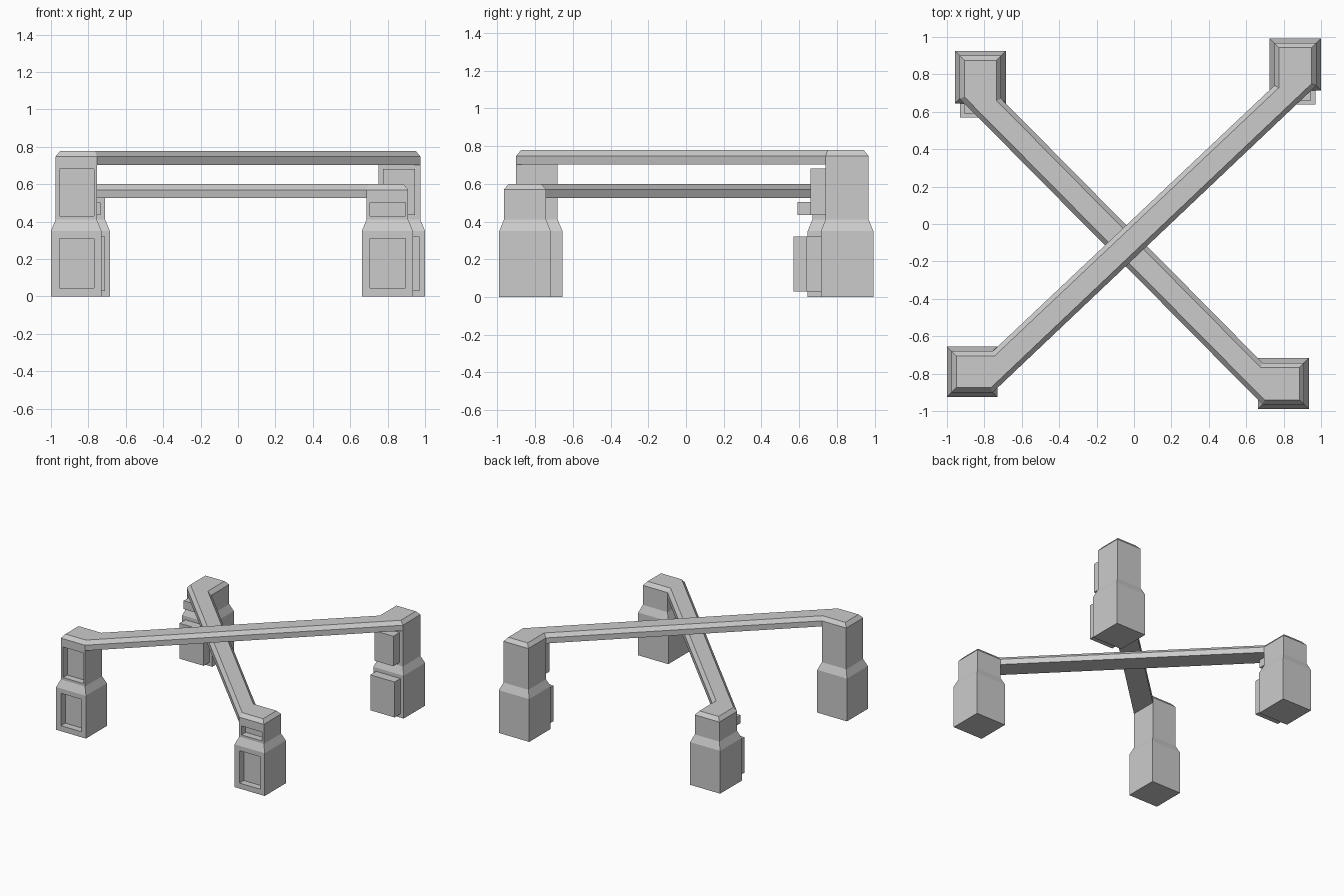
import bpy, bmesh, math
from mathutils import Vector

if "Cube" in bpy.data.objects:
    bpy.data.objects.remove(bpy.data.objects["Cube"])

STEP = 0.025   # foot flare, and cap bevel


def link_mesh(name, bm):
    bmesh.ops.recalc_face_normals(bm, faces=bm.faces)
    me = bpy.data.meshes.new(name)
    bm.to_mesh(me)
    bm.free()
    ob = bpy.data.objects.new(name, me)
    bpy.context.collection.objects.link(ob)
    return ob


def box(name, x, y, z):
    bm = bmesh.new()
    bmesh.ops.create_cube(bm, size=1)
    for v in bm.verts:
        v.co = [lo + (hi - lo) * (c + 0.5) for c, (lo, hi) in zip(v.co, (x, y, z))]
    return link_mesh(name, bm)


def inset(pts, d):
    """Mitred inward offset of a counter-clockwise plan outline (negative d grows it)."""
    out = []
    for i, p in enumerate(pts):
        a = (p - pts[i - 1]).normalized()
        b = (pts[(i + 1) % len(pts)] - p).normalized()
        na, nb = Vector((-a.y, a.x)), Vector((-b.y, b.x))
        out.append(p + (na + nb) * d / (1 + na.dot(nb)))
    return out


def bridge(bm, r0, r1):
    n = len(r0)
    for i in range(n):
        bm.faces.new((r0[i], r0[(i + 1) % n], r1[(i + 1) % n], r1[i]))


def arch(name, outline, leg_a, leg_b, top):
    """Two flared legs joined by a bevelled diagonal beam, as one closed mesh."""
    pts = [Vector(p) for p in outline]
    bm = bmesh.new()

    def ring(ps, z):
        return [bm.verts.new((p.x, p.y, z)) for p in ps]

    under = ring(pts, top - 0.075)
    shoulder = ring(pts, top - 0.03)
    cap = ring(inset(pts, STEP), top)
    bridge(bm, under, shoulder)
    bridge(bm, shoulder, cap)
    bm.faces.new(cap)
    # underside of the beam between the legs
    bm.faces.new([under[leg_a[1]], under[leg_b[0]], under[leg_b[3]], under[leg_a[2]]])
    # legs
    for leg in (leg_a, leg_b):
        plan = [pts[i] for i in leg]
        foot = inset(plan, -STEP)
        rings = [ring(foot, 0), ring(foot, 0.35), ring(plan, 0.41), [under[i] for i in leg]]
        for r0, r1 in zip(rings, rings[1:]):
            bridge(bm, r0, r1)
        bm.faces.new(rings[0])
    bmesh.ops.recalc_face_normals(bm, faces=bm.faces)
    bmesh.ops.dissolve_limit(bm, angle_limit=math.radians(0.5), verts=bm.verts, edges=bm.edges)
    return link_mesh(name, bm)


def panels(name, ob, front_leg, back_leg, upper_top):
    """Recessed panels on the front leg, raised panels on the back leg."""
    fx0, fx1, fy = front_leg
    for part, grow, z in (("lower", STEP, (0.045, 0.31)), ("upper", 0, (0.43, upper_top))):
        y = fy - grow
        cut = box(f"{name}_{part}_recess_cutter", (fx0 + 0.02, fx1 - 0.015), (y - 0.1, y + 0.055), z)
        cut.hide_render = True
        cut.display_type = 'WIRE'
        mod = ob.modifiers.new(part + "_recess", 'BOOLEAN')
        mod.operation = 'DIFFERENCE'
        mod.solver = 'EXACT'
        mod.object = cut
    bx0, bx1, by = back_leg
    box(name + "_lower_raised_panel", (bx0, bx1),
        (by - STEP - 0.075, by - STEP + 0.005), (0.03, 0.32))
    box(name + "_upper_raised_panel", (bx0 + STEP, bx1 - STEP),
        (by - 0.08, by + 0.005), (0.435, upper_top))


# tall arch: front-left leg to back-right leg
tall = arch("tall_arch",
            [(-0.975, -0.9), (-0.755, -0.9), (0.975, 0.74), (0.975, 0.968),
             (0.75, 0.968), (0.75, 0.74), (-0.755, -0.68), (-0.975, -0.68)],
            (0, 1, 6, 7), (2, 3, 4, 5), 0.778)
panels("tall", tall, (-0.975, -0.755, -0.9), (0.75, 0.97, 0.74), 0.68)

# low arch: back-left leg to front-right leg
low = arch("low_arch",
           [(-0.932, 0.9), (-0.932, 0.67), (0.687, -0.965), (0.91, -0.965),
            (0.91, -0.742), (0.687, -0.742), (-0.71, 0.67), (-0.71, 0.9)],
           (0, 1, 6, 7), (2, 3, 4, 5), 0.6)
panels("low", low, (0.687, 0.91, -0.965), (-0.93, -0.71, 0.67), 0.503)
